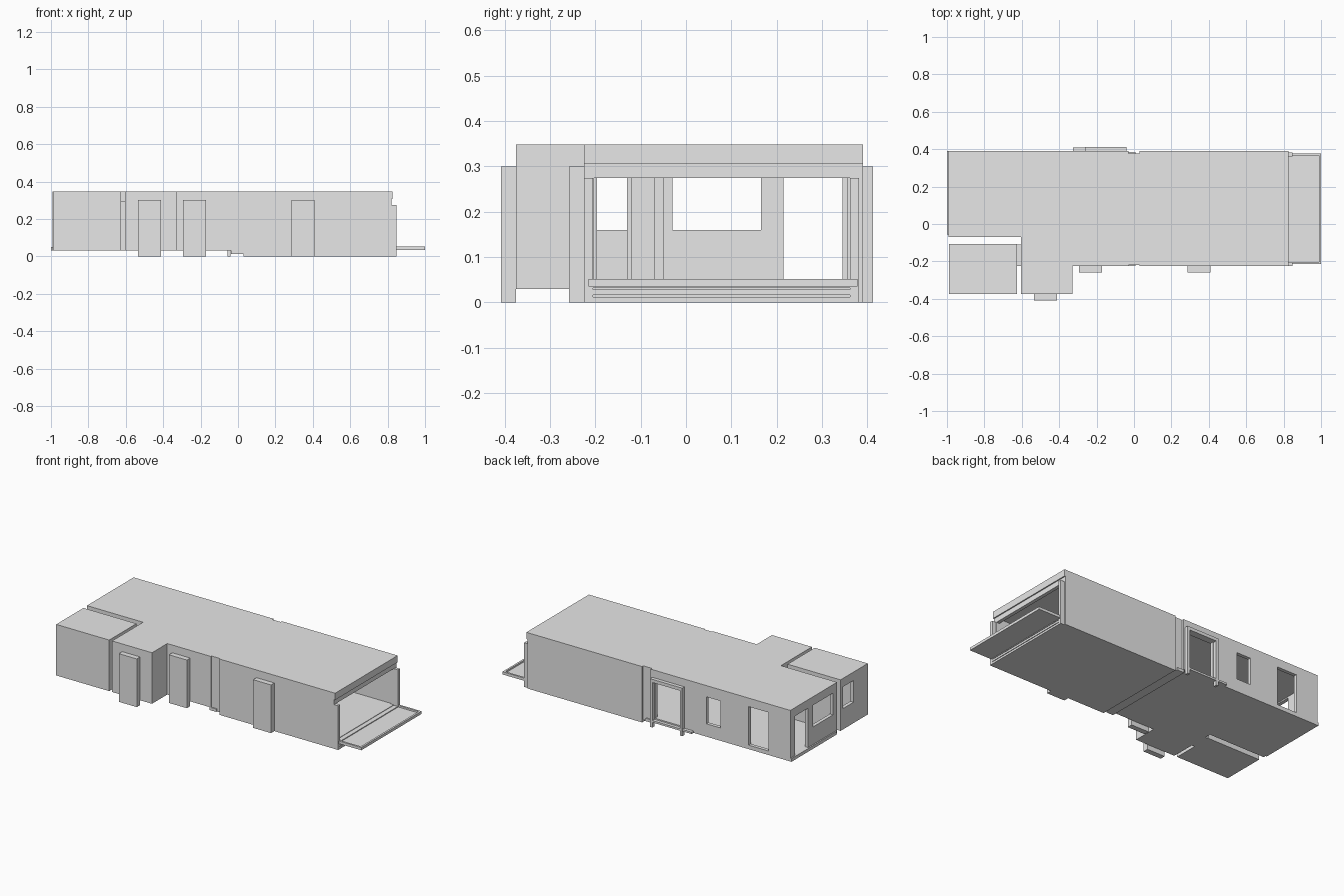
import bpy, bmesh
from mathutils import Vector

cube = bpy.data.objects.get("Cube")
if cube:
    bpy.data.objects.remove(cube, do_unlink=True)

GREY = (0.8, 0.8, 0.8, 1)
mat = bpy.data.materials.new("light grey")
mat.use_nodes = True
mat.diffuse_color = GREY
mat.node_tree.nodes["Principled BSDF"].inputs["Base Color"].default_value = GREY

T = 0.022          # wall thickness
FLOOR, CEIL, TOP = 0.05, 0.303, 0.348


def finish(name, bm):
    bmesh.ops.recalc_face_normals(bm, faces=bm.faces)
    mesh = bpy.data.meshes.new(name)
    bm.to_mesh(mesh)
    bm.free()
    mesh.materials.append(mat)
    ob = bpy.data.objects.new(name, mesh)
    bpy.context.collection.objects.link(ob)
    return ob


def thicken(bm, offset):
    ext = bmesh.ops.extrude_face_region(bm, geom=bm.faces[:])
    verts = [v for v in ext["geom"] if isinstance(v, bmesh.types.BMVert)]
    bmesh.ops.translate(bm, verts=verts, vec=offset)


def slab(name, outline, z0, z1):
    bm = bmesh.new()
    bm.faces.new([bm.verts.new((x, y, z0)) for x, y in outline])
    thicken(bm, Vector((0, 0, z1 - z0)))
    return finish(name, bm)


def box(name, x0, x1, y0, y1, z0, z1):
    return slab(name, [(x0, y0), (x1, y0), (x1, y1), (x0, y1)], z0, z1)


def wall(name, p, q, holes=()):
    """Upright panel from p to q, thickened to its left, with rectangular openings."""
    axis = 0 if abs(q[0] - p[0]) > abs(q[1] - p[1]) else 1
    cuts_u = sorted({p[axis], q[axis], *[u for h in holes for u in h[:2]]})
    cuts_z = sorted({FLOOR, CEIL, *[z for h in holes for z in h[2:]]})
    bm = bmesh.new()

    def vert(u, z):
        return bm.verts.new((u, p[1], z) if axis == 0 else (p[0], u, z))

    grid = [[vert(u, z) for z in cuts_z] for u in cuts_u]
    for i in range(len(cuts_u) - 1):
        for j in range(len(cuts_z) - 1):
            u = (cuts_u[i] + cuts_u[i + 1]) / 2
            z = (cuts_z[j] + cuts_z[j + 1]) / 2
            if not any(a < u < b and c < z < d for a, b, c, d in holes):
                bm.faces.new([grid[i][j], grid[i + 1][j],
                              grid[i + 1][j + 1], grid[i][j + 1]])
    bmesh.ops.delete(bm, geom=[v for v in bm.verts if not v.link_faces], context="VERTS")
    run = Vector((q[0] - p[0], q[1] - p[1], 0)).normalized()
    thicken(bm, Vector((-run.y, run.x, 0)) * T)
    return finish(name, bm)


def module(name, outline, bottom, openings, open_edges=()):
    """Floor, roof and one wall per outline edge (counter-clockwise)."""
    slab(name + "_floor", outline, bottom, FLOOR)
    slab(name + "_roof", outline, CEIL, TOP)
    for i, p in enumerate(outline):
        if i not in open_edges:
            q = outline[(i + 1) % len(outline)]
            wall(f"{name}_wall_{i + 1}", p, q, openings.get(i, ()))


# main living module with its front bay
module("living_module",
       [(-0.992, 0.39), (-0.992, -0.07), (-0.605, -0.07), (-0.605, -0.375),
        (-0.33, -0.375), (-0.33, -0.225), (-0.03, -0.225), (-0.03, 0.39)],
       0.03,
       {0: [(-0.03, 0.165, 0.16, 0.295), (0.215, 0.345, FLOOR, 0.295)],
        2: [(-0.215, -0.12, FLOOR, 0.285)],
        7: [(-0.24, -0.06, FLOOR, 0.28), (-0.51, -0.414, 0.11, 0.278),
            (-0.842, -0.704, 0.055, 0.295)]},
       open_edges=(6,))

# small annex module
module("annex",
       [(-0.99, -0.107), (-0.99, -0.375), (-0.625, -0.375), (-0.625, -0.107)],
       0.03,
       {0: [(-0.235, -0.13, 0.16, 0.295)],
        2: [(-0.215, -0.13, FLOOR, 0.285)]})

# passage sleeve between annex and bay
for y in (-0.225, -0.12):
    box("passage_side", -0.625, -0.605, y, y + 0.01, 0.03, 0.295)
box("passage_floor", -0.625, -0.605, -0.225, -0.11, 0.03, FLOOR)
box("passage_top", -0.625, -0.605, -0.225, -0.11, 0.285, 0.295)

# right-hand module, open at its end
module("garage_module",
       [(0.03, 0.39), (0.03, -0.225), (0.82, -0.225), (0.82, 0.39)],
       0.0,
       {2: [(-0.205, 0.362, FLOOR, 0.275)]},
       open_edges=(0,))
box("end_header", 0.82, 0.827, -0.225, 0.39, CEIL + 0.003, TOP)

# recessed joint between the two large modules
module("joint",
       [(-0.03, 0.378), (-0.03, -0.218), (0.03, -0.218), (0.03, 0.378)],
       0.012, {}, open_edges=(0, 2))
box("joint_sill", -0.038, 0.008, -0.225, 0.385, 0.012, 0.03)

# thin trim on the left end
box("end_trim_sill", -1.0, -0.992, -0.055, 0.39, 0.03, FLOOR)

# front door blocks
for x, y in ((-0.535, -0.375), (-0.295, -0.225), (0.285, -0.225)):
    box("front_door", x, x + 0.123, y - 0.033, y, 0, 0.3)

# rear door frame with a long sliding sill
for x in (-0.262, -0.057):
    box("rear_door_jamb", x, x + 0.016, 0.39, 0.412, 0, 0.3)
box("rear_door_lintel", -0.246, -0.057, 0.39, 0.412, 0.28, 0.3)
box("rear_door_sill", -0.326, -0.041, 0.39, 0.41, 0.03, 0.042)

# frame around the open end
for y in (-0.225, 0.362):
    box("end_jamb", 0.82, 0.848, y, y + 0.02, 0, 0.275)
for z, depth in ((0, 0.012), (0.016, 0.012), (0.032, 0.015)):
    box("end_threshold", 0.82, 0.848, -0.205, 0.362, z, z + depth)

# fold-down deck with raised rim
box("deck", 0.848, 1.0, -0.215, 0.378, 0.035, 0.042)
for y in (-0.215, 0.366):
    box("deck_side_rim", 0.848, 1.0, y, y + 0.012, 0.042, 0.052)
box("deck_end_rim", 0.988, 1.0, -0.203, 0.366, 0.042, 0.052)
